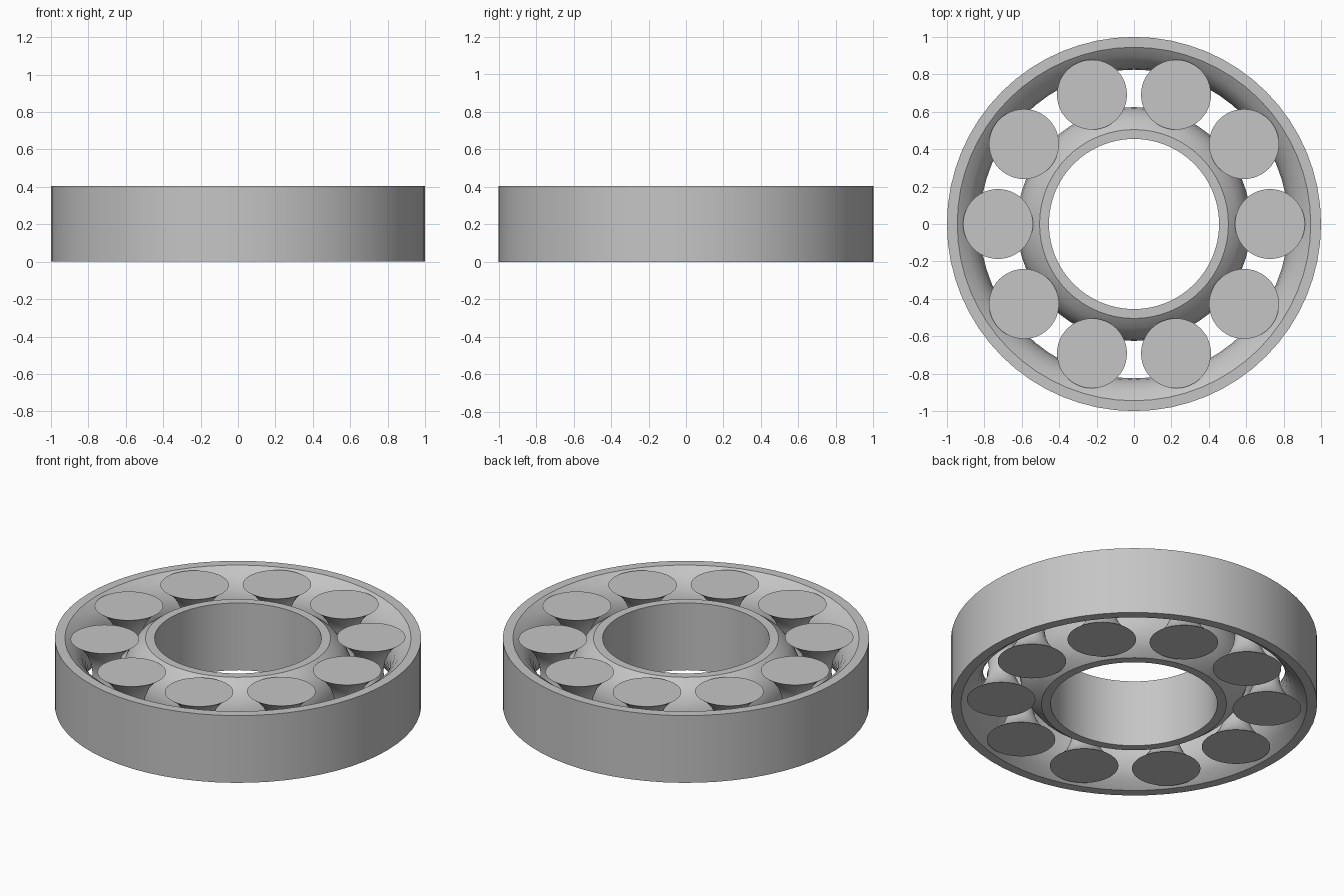
import bpy, bmesh, math
from mathutils import Vector

cube = bpy.data.objects.get("Cube")
if cube:
    bpy.data.objects.remove(cube, do_unlink=True)

HEIGHT = 0.405
BULGE = 0.12          # depth of the curved raceways
ROLLERS = 10
PITCH = 0.727         # radius of the circle of rollers

steel = bpy.data.materials.new("brushed grey steel")
steel.use_nodes = True
steel.diffuse_color = (0.56, 0.56, 0.56, 1)
steel.node_tree.nodes["Principled BSDF"].inputs["Base Color"].default_value = steel.diffuse_color


def raceway(edge_radius, direction, steps=8):
    """Circular arc from bottom to top, bulging outward (+1) or inward (-1)."""
    half = HEIGHT / 2
    arc_r = (half ** 2 + BULGE ** 2) / (2 * BULGE)
    limit = math.asin(half / arc_r)
    points = []
    for i in range(steps + 1):
        t = limit * (2 * i / steps - 1)
        swell = arc_r * (math.cos(t) - math.cos(limit))
        points.append((edge_radius + direction * swell, half + arc_r * math.sin(t)))
    return points


def lathe(name, profile, segments, closed):
    """Revolve a radius/height profile around the z axis."""
    bm = bmesh.new()
    verts = [bm.verts.new((r, 0, z)) for r, z in profile]
    edges = [bm.edges.new(pair) for pair in zip(verts, verts[1:])]
    if closed:
        edges.append(bm.edges.new((verts[-1], verts[0])))
    bmesh.ops.spin(bm, geom=verts + edges, cent=(0, 0, 0), axis=(0, 0, 1),
                   angle=math.tau, steps=segments)
    bmesh.ops.remove_doubles(bm, verts=bm.verts[:], dist=0.0001)
    bmesh.ops.recalc_face_normals(bm, faces=bm.faces[:])
    for face in bm.faces:
        face.smooth = True
    for edge in bm.edges:
        edge.smooth = edge.calc_face_angle(0) < math.radians(30)
    mesh = bpy.data.meshes.new(name)
    bm.to_mesh(mesh)
    bm.free()
    mesh.materials.append(steel)
    return mesh


def place(name, mesh, location=(0, 0, 0)):
    obj = bpy.data.objects.new(name, mesh)
    obj.location = location
    bpy.context.collection.objects.link(obj)


# Outer ring with the raceway bulging toward the axis
outer = raceway(0.945, -1) + [(1, HEIGHT), (1, 0)]
place("outer_ring", lathe("outer_ring", outer, 64, True))

# Inner ring with the raceway bulging away from the axis
inner = raceway(0.505, 1) + [(0.455, HEIGHT), (0.455, 0)]
place("inner_ring", lathe("inner_ring", inner, 64, True))

# Hourglass rollers that nest between the two bulges
spool = [(0, 0)] + raceway(0.187, -1) + [(0, HEIGHT)]
roller = lathe("roller", spool, 48, False)
for i in range(ROLLERS):
    a = math.tau * i / ROLLERS
    place(f"roller_{i + 1}", roller, Vector((math.cos(a), math.sin(a), 0)) * PITCH)
